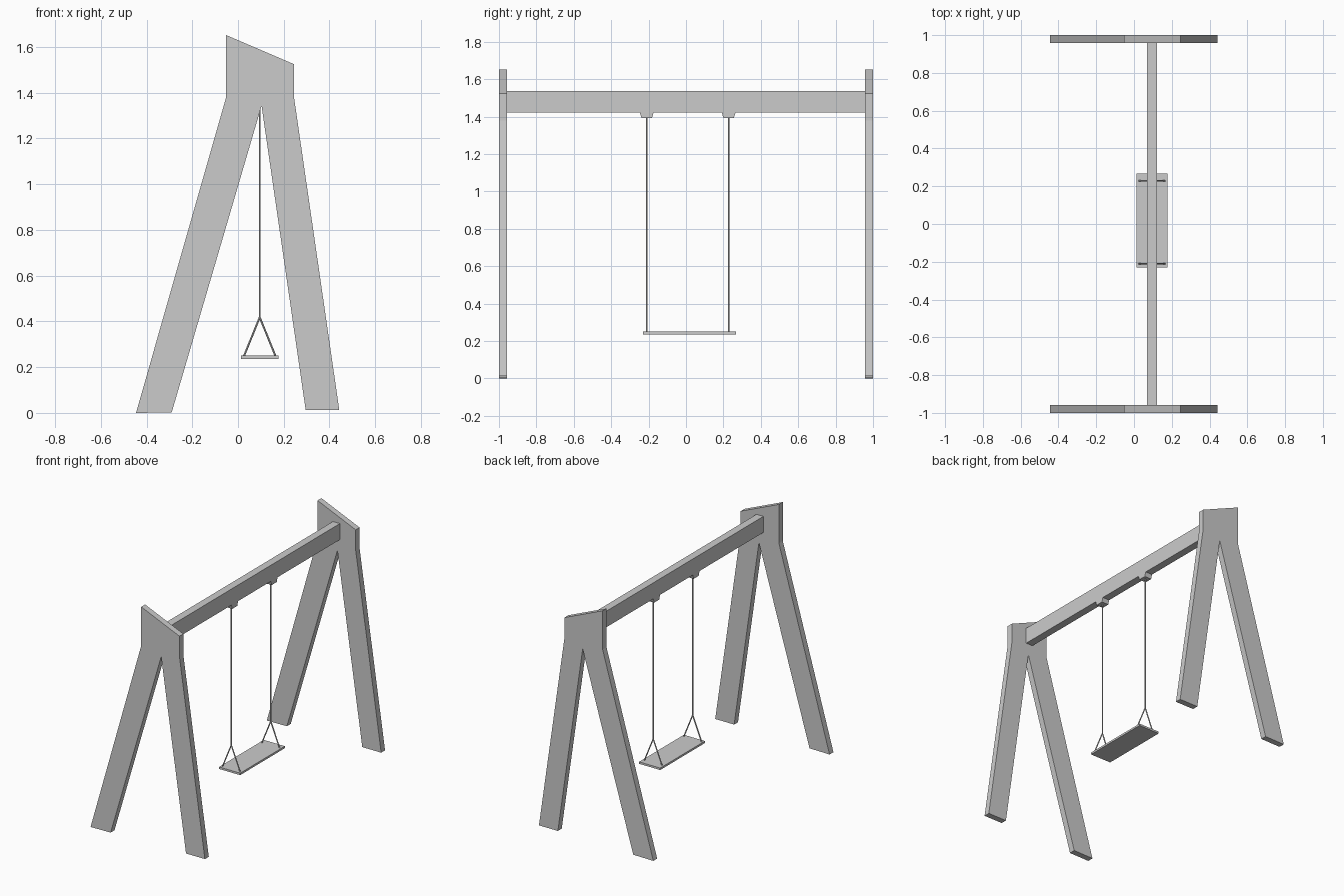
import bpy, bmesh
from mathutils import Vector

if "Cube" in bpy.data.objects:
    bpy.data.objects.remove(bpy.data.objects["Cube"])

CX = 0.095  # x of beam, ropes and seat


def finish(name, bm):
    bmesh.ops.recalc_face_normals(bm, faces=bm.faces[:])
    me = bpy.data.meshes.new(name)
    bm.to_mesh(me)
    bm.free()
    ob = bpy.data.objects.new(name, me)
    bpy.context.collection.objects.link(ob)
    return ob


def prism(name, pts, vec):
    """Extrude a flat outline along a vector."""
    bm = bmesh.new()
    face = bm.faces.new([bm.verts.new(p) for p in pts])
    ext = bmesh.ops.extrude_face_region(bm, geom=[face], use_keep_orig=True)
    verts = [g for g in ext["geom"] if isinstance(g, bmesh.types.BMVert)]
    bmesh.ops.translate(bm, vec=vec, verts=verts)
    return finish(name, bm)


def box(name, x0, x1, y0, y1, z0, z1):
    pts = [(x0, y0, z0), (x1, y0, z0), (x1, y0, z1), (x0, y0, z1)]
    return prism(name, pts, (0, y1 - y0, 0))


def rod(name, a, b, r=0.0042):
    a, b = Vector(a), Vector(b)
    bpy.ops.mesh.primitive_cylinder_add(vertices=8, radius=r, depth=(b - a).length,
                                        location=(a + b) / 2)
    ob = bpy.context.object
    ob.name = name
    ob.rotation_euler = (b - a).to_track_quat('Z', 'Y').to_euler()
    bpy.ops.object.shade_smooth_by_angle()
    return ob


# A-shaped side frames with slanted tops
outline = [(-0.446, 0.0), (-0.29, 0.002), (0.103, 1.343), (0.296, 0.012), (0.443, 0.012),
           (0.245, 1.38), (0.245, 1.525), (-0.052, 1.652), (-0.052, 1.38)]
for name, y in (("front_frame", -1.0), ("back_frame", 0.957)):
    prism(name, [(x, y, z) for x, z in outline], (0, 0.043, 0))

# Cross beam
box("beam", CX - 0.027, CX + 0.027, -0.957, 0.957, 1.423, 1.536)

# Seat board
box("seat", CX - 0.082, CX + 0.082, -0.229, 0.268, 0.236, 0.25)

# Rope hangers, ropes and the split ends holding the seat
for side, y in (("front", -0.21), ("back", 0.228)):
    prism(side + "_hanger", [(CX - 0.027, y + dy, z) for dy, z in
          ((-0.037, 1.423), (-0.028, 1.393), (0.028, 1.393), (0.037, 1.423))], (0.054, 0, 0))
    rod(side + "_rope", (CX, y, 1.395), (CX, y, 0.413))
    for end, dx in (("left", -0.07), ("right", 0.07)):
        rod(f"{side}_{end}_strap", (CX, y, 0.418), (CX + dx, y, 0.246))
